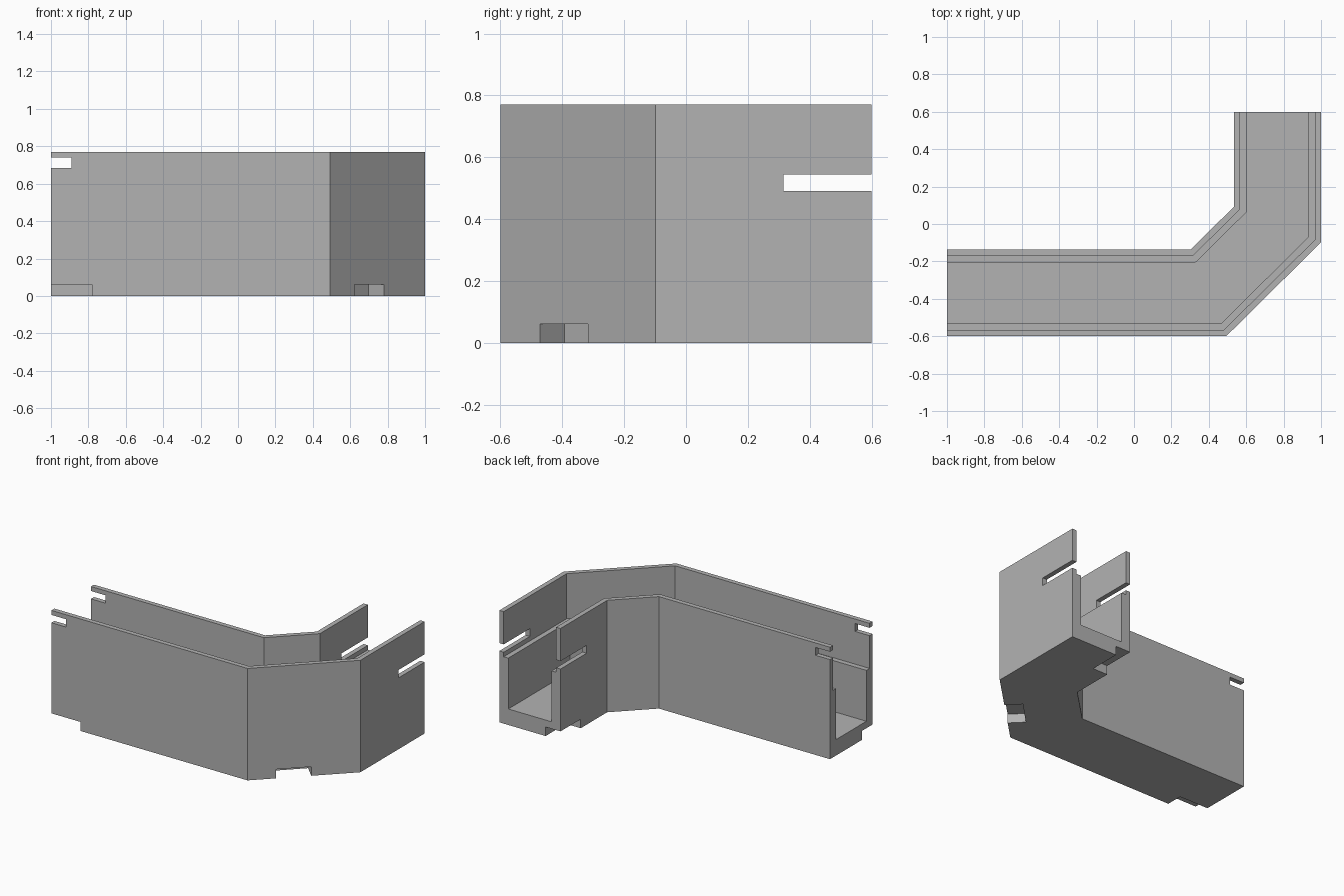
import bpy, bmesh, math
from mathutils import Vector, Matrix

cube = bpy.data.objects.get("Cube")
if cube:
    bpy.data.objects.remove(cube, do_unlink=True)

grey = bpy.data.materials.new("mid grey")
grey.use_nodes = True
colour = (0.45, 0.45, 0.45, 1)
grey.diffuse_color = colour
grey.node_tree.nodes["Principled BSDF"].inputs["Base Color"].default_value = colour

WIDTH, HEIGHT = 0.465, 0.77
THIN, THICK = 0.033, 0.068
LEDGE, FLOOR = 0.46, 0.11

# Matching corners of the outer and inner walls, from one open end to the other
outer = [(-1, -0.6), (0.493, -0.6), (1, -0.098), (1, 0.6)]
inner = [(-1, -0.137), (0.302, -0.137), (0.535, 0.093), (0.535, 0.6)]

# Stepped half section: distance in from the wall face, height
half = [(0, 0), (0, HEIGHT), (THIN, HEIGHT), (THIN, LEDGE), (THICK, LEDGE), (THICK, FLOOR)]
section = half + [(WIDTH - u, z) for u, z in reversed(half)]


def make_object(name, bm):
    bmesh.ops.recalc_face_normals(bm, faces=bm.faces[:])
    mesh = bpy.data.meshes.new(name)
    bm.to_mesh(mesh)
    bm.free()
    mesh.materials.append(grey)
    obj = bpy.data.objects.new(name, mesh)
    bpy.context.collection.objects.link(obj)
    return obj


# Sweep the section along the bent path with mitred corners
bm = bmesh.new()
rings = []
for a, b in zip(outer, inner):
    a, b = Vector(a), Vector(b)
    ring = []
    for u, z in section:
        p = a.lerp(b, u / WIDTH)
        ring.append(bm.verts.new((p.x, p.y, z)))
    rings.append(ring)
n = len(section)
for r, s in zip(rings, rings[1:]):
    for i in range(n):
        j = (i + 1) % n
        bm.faces.new((r[i], r[j], s[j], s[i]))
bm.faces.new(rings[0])
bm.faces.new(rings[-1])
channel = make_object("bent_channel", bm)


def cut(name, centre, size, turn=0):
    """Cut a box-shaped opening out of the channel."""
    bm = bmesh.new()
    bmesh.ops.create_cube(bm, size=1)
    place = (Matrix.Translation(centre) @ Matrix.Rotation(math.radians(turn), 4, "Z")
             @ Matrix.Diagonal((*size, 1)))
    bmesh.ops.transform(bm, matrix=place, verts=bm.verts)
    cutter = make_object(name, bm)
    cutter.hide_render = True
    mod = channel.modifiers.new(name, "BOOLEAN")
    mod.operation = "DIFFERENCE"
    mod.solver = "EXACT"
    mod.object = cutter
    bpy.context.view_layer.objects.active = channel
    bpy.ops.object.modifier_apply(modifier=name)
    bpy.data.objects.remove(cutter, do_unlink=True)


# Slots through both thin walls at each end
cut("long_end_slots", (-1, -0.37, 0.712), (0.22, 0.8, 0.054))
cut("short_end_slots", (0.77, 0.6, 0.518), (0.8, 0.57, 0.054))

# Shallow recesses under the floor: two ends and the slanted corner
cut("long_end_recess", (-1, -0.6, 0), (0.44, 0.226, 0.124))
cut("short_end_recess", (0.535, 0.6, 0), (0.226, 0.44, 0.124))
cut("corner_recess", (0.7, -0.394, 0), (0.222, 0.226, 0.124), 45)
